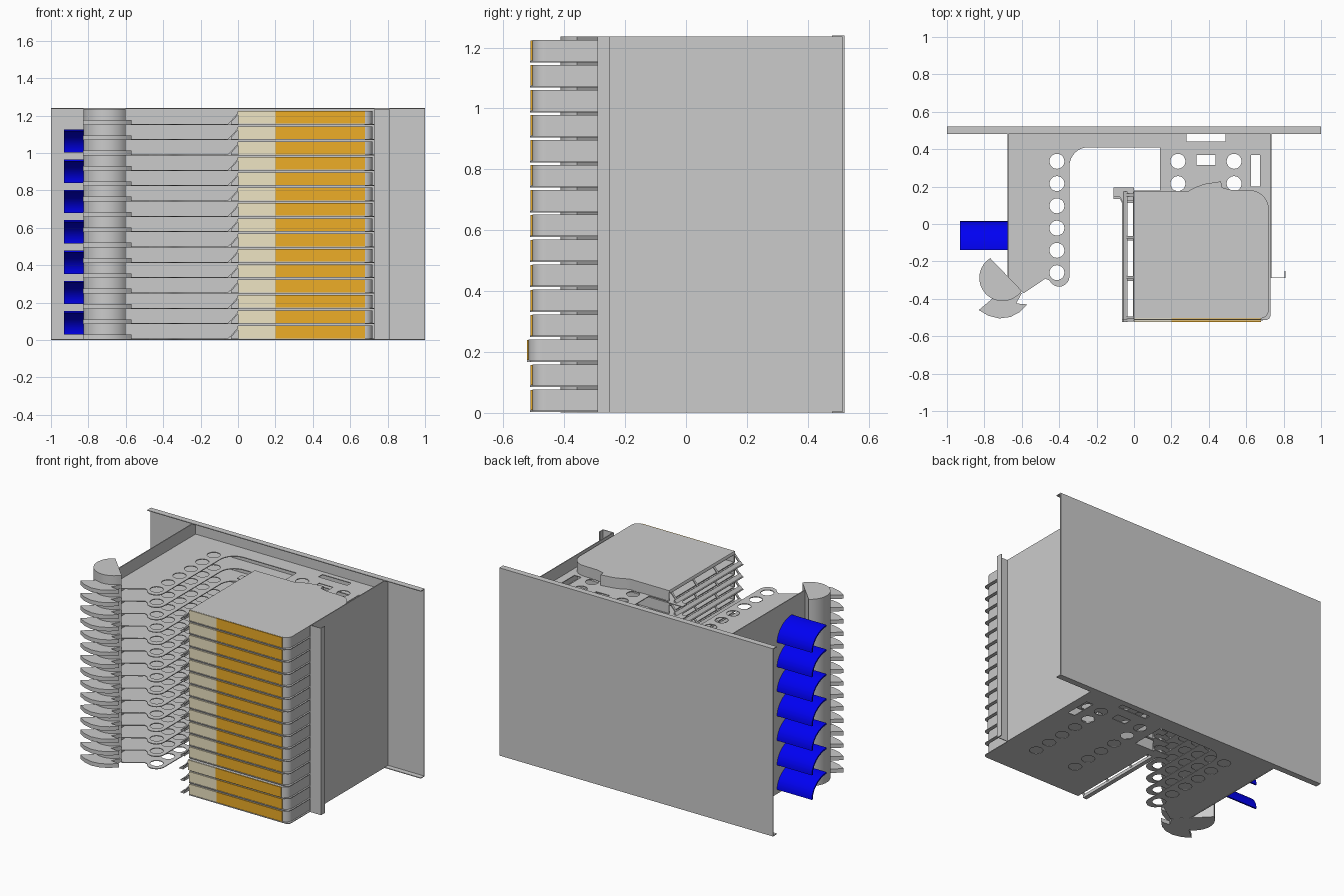
import bpy
from math import sin, cos, radians
from mathutils import Matrix

if "Cube" in bpy.data.objects:
    bpy.data.objects.remove(bpy.data.objects["Cube"])

XY = Matrix.Identity(4)
YZ = Matrix(((0, 0, 1, 0), (1, 0, 0, 0), (0, 1, 0, 0), (0, 0, 0, 1)))    # profile (y, z) run along x
XZ = Matrix(((1, 0, 0, 0), (0, 0, -1, 0), (0, 1, 0, 0), (0, 0, 0, 1)))   # profile (x, z) run along y


def material(name, rgb):
    m = bpy.data.materials.new(name)
    m.diffuse_color = (*rgb, 1)
    m.use_nodes = True
    m.node_tree.nodes["Principled BSDF"].inputs["Base Color"].default_value = m.diffuse_color
    return m


def add(name, mesh, loc=(0, 0, 0)):
    o = bpy.data.objects.new(name, mesh)
    o.location = loc
    bpy.context.collection.objects.link(o)
    return o


def prism(loops, a, b, frame=XY, mat=None):
    """Mesh of a flat outline (first loop) with holes (other loops), extruded from a to b."""
    cu = bpy.data.curves.new("profile", 'CURVE')
    cu.dimensions, cu.fill_mode = '2D', 'BOTH'
    cu.extrude = abs(b - a) / 2
    for loop in loops:
        s = cu.splines.new('POLY')
        s.points.add(len(loop) - 1)
        for p, c in zip(s.points, loop):
            p.co = (c[0], c[1], 0, 1)
        s.use_cyclic_u = True
    tmp = add("profile", cu)
    dg = bpy.context.evaluated_depsgraph_get()
    me = bpy.data.meshes.new_from_object(tmp.evaluated_get(dg))
    bpy.data.objects.remove(tmp)
    bpy.data.curves.remove(cu)
    me.transform(frame @ Matrix.Translation((0, 0, (a + b) / 2)))
    if mat:
        me.materials.clear()
        me.materials.append(mat)
    return me


def rect(x0, x1, y0, y1):
    return [(x0, y0), (x1, y0), (x1, y1), (x0, y1)]


def arc(cx, cy, r, a0, a1, n=8, ry=None):
    ts = [radians(a0 + (a1 - a0) * i / n) for i in range(n + 1)]
    return [(cx + r * cos(t), cy + (ry or r) * sin(t)) for t in ts]


def circle(cx, cy, r):
    return arc(cx, cy, r, 0, 360, 20)[:-1]


BLUE = material("blue", (0.0, 0.0, 0.9))
ORANGE = material("orange", (0.85, 0.42, 0.02))
CREAM = material("cream", (0.86, 0.78, 0.55))
N, PITCH, Z0, TOP = 15, 0.082, 0.003, 1.236

# Back panel with top and bottom flanges
add("back_panel", prism([[(0.48, 0), (0.52, 0), (0.52, 1.24), (0.48, 1.24), (0.48, 1.235),
                          (0.514, 1.235), (0.514, 0.005), (0.48, 0.005)]], -1, 1, YZ))

# Side walls, the right one with a folded front flange
add("left_wall", prism([rect(-0.676, -0.67, -0.29, 0.515)], 0.002, TOP))
add("right_wall", prism([[(0.73, 0.515), (0.73, -0.29), (0.81, -0.29), (0.81, -0.25), (0.805, -0.25),
                          (0.805, -0.285), (0.736, -0.285), (0.736, 0.515)]], 0.002, TOP))

# Perforated shelf
outline = ([(-0.67, 0.515), (-0.67, -0.29), (-0.59, -0.37), (-0.5, -0.31), (-0.475, -0.292), (-0.455, -0.3)]
           + arc(-0.4, -0.28, 0.055, 215, 360) + arc(-0.245, 0.31, 0.1, 180, 90)
           + [(0.14, 0.41), (0.14, 0.18), (0, 0.18), (0, -0.513)]
           + arc(0.705, -0.488, 0.025, 270, 360, 4) + [(0.73, 0.515)])
rows = [0.335 - 0.119 * i for i in range(6)]
holes = [circle(x, y, 0.04) for x in (-0.412, 0.235, 0.535) for y in rows]
holes += [rect(0.28, 0.49, 0.44, 0.482), rect(0.335, 0.435, 0.315, 0.37), rect(0.625, 0.675, 0.2, 0.37)]
shelf = prism([outline] + holes, 0, 0.005)

# Cassette: cover and hollow wall open on the left
H = 0.074
body = ([(0, -0.505)] + arc(0.675, -0.46, 0.045, 270, 360) + arc(0.62, 0.08, 0.1, 0, 90)
        + [(0.52, 0.182), (0.47, 0.195), (0.465, 0.228), (0.38, 0.215), (0.33, 0.198), (0.29, 0.176), (0, 0.176)])
inner = ([(0, 0.17), (0.295, 0.17), (0.335, 0.19), (0.46, 0.215), (0.464, 0.19), (0.52, 0.176)]
         + arc(0.62, 0.08, 0.094, 90, 0) + arc(0.675, -0.46, 0.039, 360, 270) + [(0, -0.499)])
cover = prism([body], H - 0.004, H)
wall = prism([body + inner], 0.005, H - 0.004)
cream = prism([rect(0, 0.2, 0.006, H - 0.001)], 0.505, 0.511, XZ, CREAM)
orange = prism([rect(0.2, 0.68, 0.006, H - 0.001)], 0.505, 0.511, XZ, ORANGE)

# Sloped ladder frame on the cassette's open side
low_rail = prism([[(-0.064, 0), (-0.036, 0), (-0.036, 0.02), (-0.041, 0.019), (-0.056, 0.004), (-0.064, 0.004)]],
                 -0.175, 0.511, XZ)
top_rail = prism([[(-0.006, 0.056), (0.004, 0.066), (0.004, H), (0, H), (-0.006, 0.062)]], -0.175, 0.505, XZ)
rung = prism([[(-0.056, 0), (-0.048, 0), (0.004, 0.058), (0.004, 0.066), (-0.004, 0.06)]], -0.007, 0.007, XZ)
tab = prism([[(-0.11, 0.145), (-0.11, 0.195), (0, 0.195), (0, 0.125), (-0.065, 0.125), (-0.075, 0.145)]], 0, 0.005)

# Blade beside the drum
blade = prism([[(-0.83, -0.46), (-0.78, -0.49), (-0.72, -0.505), (-0.66, -0.497), (-0.61, -0.47), (-0.57, -0.43),
                (-0.63, -0.425), (-0.6, -0.37), (-0.66, -0.34), (-0.74, -0.38), (-0.77, -0.41)]], 0, 0.026)

for k in range(N):
    z = Z0 + PITCH * k
    add(f"shelf_{k}", shelf, (0, 0, z))
    add(f"blade_{k}", blade, (0, 0, z))
    dy = -0.012 if k == 2 else 0          # one cassette is pulled out slightly
    for name, me in (("cover", cover), ("wall", wall), ("cream_front", cream), ("orange_front", orange),
                     ("low_rail", low_rail), ("top_rail", top_rail), ("tab", tab)):
        add(f"cassette_{name}_{k}", me, (0, dy, z))
    for i, y in enumerate((-0.502, -0.285, -0.07, 0.155)):
        add(f"cassette_rung_{k}_{i}", rung, (0, y + dy, z))

# Vertical drum cut off along a slanted chord
add("drum", prism([arc(-0.703, -0.288, 0.124, 122, 326, 28)], 0.002, TOP))

# Curved blue deflectors on the left wall
shell = (arc(-0.14, 0, 0.155, 0, 90, 12, 0.125) + arc(-0.14, 0, 0.145, 90, 0, 12, 0.115))
deflector = prism([shell], -0.93, -0.675, YZ, BLUE)
for k in range(7):
    add(f"deflector_{k}", deflector, (0, 0, 0.03 + 0.162 * k))

bpy.ops.object.select_all(action='SELECT')
bpy.context.view_layer.objects.active = bpy.data.objects["drum"]
bpy.ops.object.shade_smooth_by_angle(angle=radians(28))
